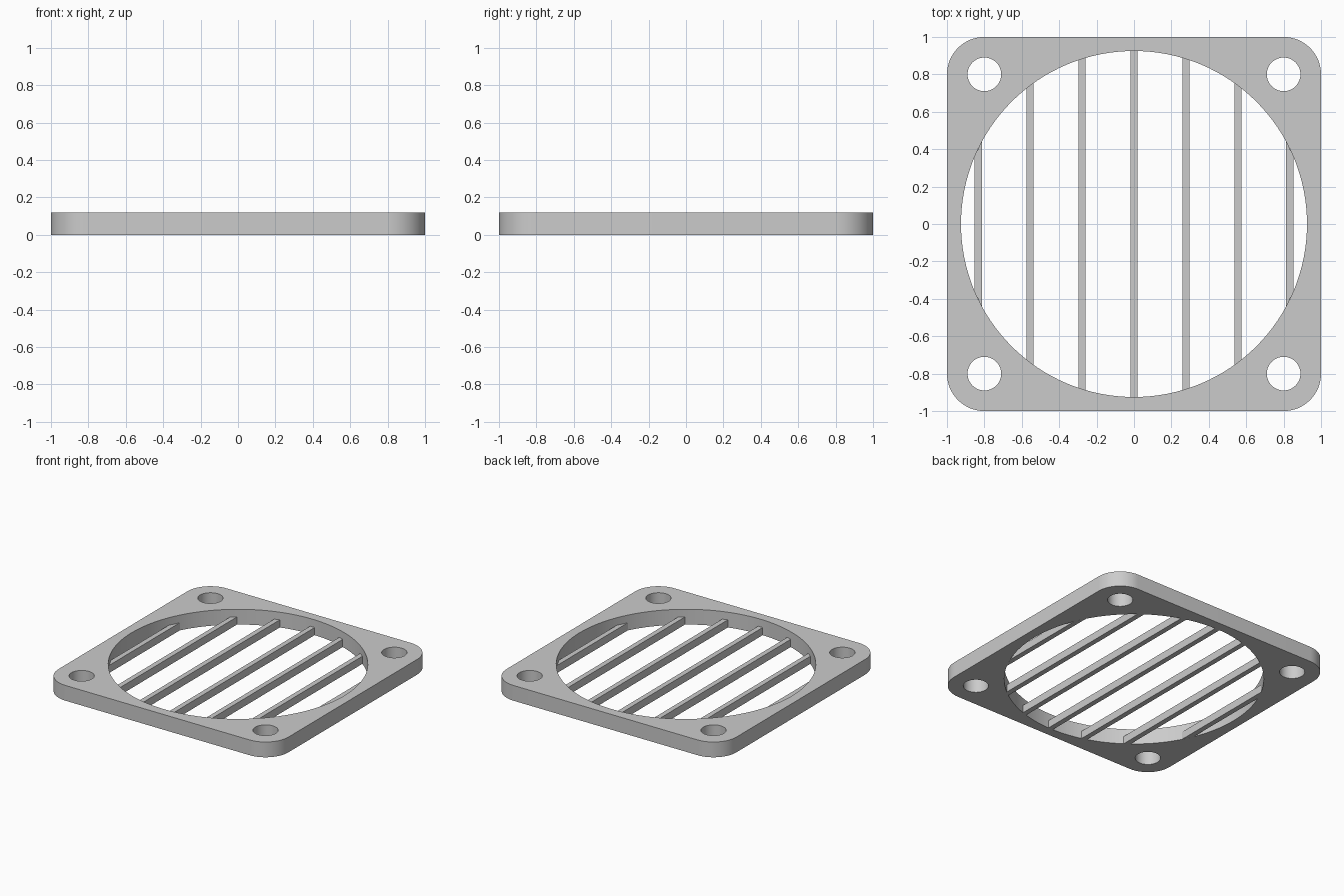
import bpy, bmesh
from math import cos, sin, pi, sqrt

cube = bpy.data.objects.get("Cube")
if cube:
    bpy.data.objects.remove(cube, do_unlink=True)

THICK = 0.12
OPENING = 0.925
BAR_W, BAR_H, BAR_STEP = 0.04, 0.06, 0.278

grey = bpy.data.materials.new("plain grey")
grey.use_nodes = True
colour = (0.6, 0.6, 0.6, 1)
grey.diffuse_color = colour
grey.node_tree.nodes["Principled BSDF"].inputs["Base Color"].default_value = colour


def arc(cx, cy, r, start, sweep, n):
    return [(cx + r * cos(start + sweep * i / n), cy + r * sin(start + sweep * i / n))
            for i in range(n + 1)]


def circle(cx, cy, r, n):
    return arc(cx, cy, r, 0, 2 * pi, n)[:-1]


def add_object(name, mesh):
    obj = bpy.data.objects.new(name, mesh)
    bpy.context.collection.objects.link(obj)
    mesh.materials.clear()
    mesh.materials.append(grey)
    return obj


def plate(name, loops, height):
    """Flat plate from an outline and its holes, standing on z = 0."""
    curve = bpy.data.curves.new(name + " outline", 'CURVE')
    curve.dimensions = '2D'
    curve.fill_mode = 'BOTH'
    curve.extrude = height / 2
    for pts in loops:
        spline = curve.splines.new('POLY')
        spline.points.add(len(pts) - 1)
        for p, (x, y) in zip(spline.points, pts):
            p.co = (x, y, 0, 1)
        spline.use_cyclic_u = True
    temp = bpy.data.objects.new(name + " outline", curve)
    bpy.context.collection.objects.link(temp)
    graph = bpy.context.evaluated_depsgraph_get()
    mesh = bpy.data.meshes.new_from_object(temp.evaluated_get(graph))
    bpy.data.objects.remove(temp, do_unlink=True)
    bpy.data.curves.remove(curve)

    bm = bmesh.new()
    bm.from_mesh(mesh)
    bmesh.ops.remove_doubles(bm, verts=bm.verts, dist=0.0001)
    bmesh.ops.translate(bm, verts=bm.verts, vec=(0, 0, height / 2))
    bmesh.ops.recalc_face_normals(bm, faces=bm.faces)
    bm.to_mesh(mesh)
    bm.free()
    mesh.name = name
    return add_object(name, mesh)


# Square frame with rounded corners, a round opening and four screw holes
corners = [(0.8, 0.8), (-0.8, 0.8), (-0.8, -0.8), (0.8, -0.8)]
outline = []
for i, (x, y) in enumerate(corners):
    outline += arc(x, y, 0.2, i * pi / 2, pi / 2, 16)
holes = [circle(x, y, 0.09, 48) for x, y in corners]
frame = plate("frame", [outline, circle(0, 0, OPENING, 128)] + holes, THICK)

bpy.ops.object.select_all(action='DESELECT')
frame.select_set(True)
bpy.context.view_layer.objects.active = frame
bpy.ops.object.shade_smooth_by_angle(angle=pi / 6)

# Parallel bars across the lower half of the opening, ends cut to its curve
for k in range(-3, 4):
    bm = bmesh.new()
    ring = []
    for side, end in ((-1, -1), (1, -1), (1, 1), (-1, 1)):
        x = k * BAR_STEP + side * BAR_W / 2
        y = end * (sqrt(OPENING ** 2 - x * x) + 0.001)
        ring.append(bm.verts.new((x, y, 0)))
    base = bm.faces.new(ring)
    top = bmesh.ops.extrude_face_region(bm, geom=[base])["geom"]
    bmesh.ops.translate(bm, vec=(0, 0, BAR_H),
                        verts=[v for v in top if isinstance(v, bmesh.types.BMVert)])
    bmesh.ops.recalc_face_normals(bm, faces=bm.faces)
    mesh = bpy.data.meshes.new("bar")
    bm.to_mesh(mesh)
    bm.free()
    add_object("bar_%d" % (k + 4), mesh)
